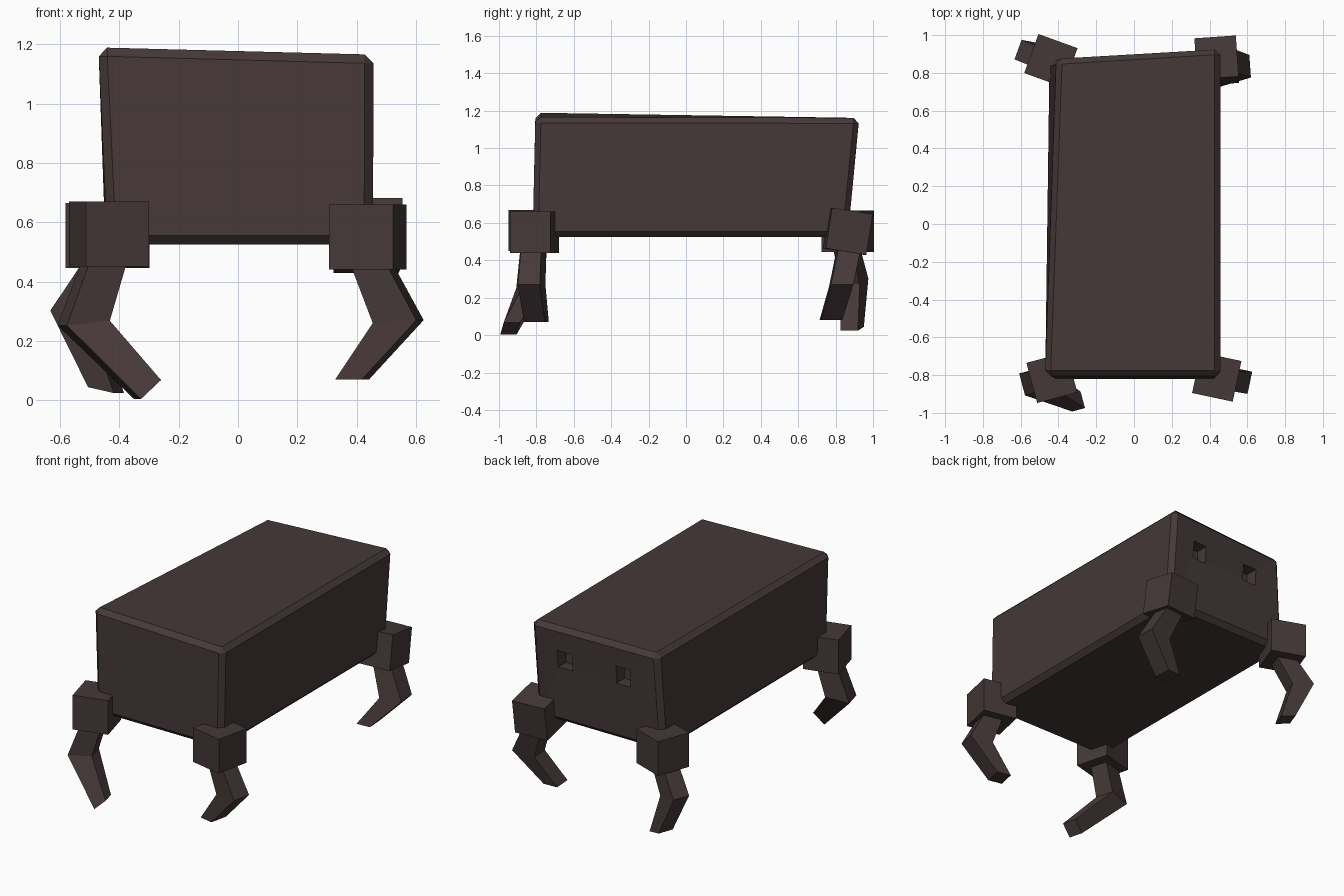
import bpy, bmesh, math
from mathutils import Matrix, Vector, Euler

if "Cube" in bpy.data.objects:
    bpy.data.objects.remove(bpy.data.objects["Cube"])

hide = bpy.data.materials.new("dark_brown")
hide.diffuse_color = (0.061, 0.040, 0.040, 1)
hide.use_nodes = True
hide.node_tree.nodes["Principled BSDF"].inputs["Base Color"].default_value = hide.diffuse_color


def finish(name, bm):
    bmesh.ops.recalc_face_normals(bm, faces=bm.faces)
    mesh = bpy.data.meshes.new(name)
    bm.to_mesh(mesh)
    bm.free()
    mesh.materials.append(hide)
    ob = bpy.data.objects.new(name, mesh)
    bpy.context.collection.objects.link(ob)
    return ob


def loft(name, rings):
    """Skin a stack of four-cornered rings and cap both ends."""
    bm = bmesh.new()
    rows = [[bm.verts.new(p) for p in ring] for ring in rings]
    for a, b in zip(rows, rows[1:]):
        for i in range(4):
            j = (i + 1) % 4
            bm.faces.new((a[i], a[j], b[j], b[i]))
    bm.faces.new(rows[0])
    bm.faces.new(rows[-1])
    return finish(name, bm)


def box(name, center, size, rot=(0, 0, 0)):
    bm = bmesh.new()
    bmesh.ops.create_cube(bm, size=1)
    turn = Euler([math.radians(a) for a in rot]).to_matrix().to_4x4()
    bm.transform(Matrix.Translation(center) @ turn @ Matrix.Diagonal((*size, 1)))
    return finish(name, bm)


# Slightly skewed body block with chamfered edges
body = loft("body", [
    [(-0.44, -0.82, 0.525), (0.455, -0.82, 0.525), (0.455, 0.865, 0.525), (-0.45, 0.865, 0.525)],
    [(-0.472, -0.805, 1.19), (0.457, -0.805, 1.165), (0.457, 0.928, 1.162), (-0.41, 0.875, 1.145)],
])
chamfer = body.modifiers.new("chamfer", 'BEVEL')
chamfer.width = 0.03
chamfer.segments = 1
chamfer.limit_method = 'NONE'

# Square eye sockets cut into the back end
cutters = []
for x, y in ((0.235, 0.893), (-0.17, 0.875)):
    cutter = box("eye_cutter", (x, y, 0.945), (0.10, 0.16, 0.11))
    cutter.hide_render = True
    cutters.append(cutter)
    cut = body.modifiers.new("eye_socket", 'BOOLEAN')
    cut.object = cutter
    cut.operation = 'DIFFERENCE'
    cut.solver = 'EXACT'
bpy.context.view_layer.update()
graph = bpy.context.evaluated_depsgraph_get()
solid = bpy.data.meshes.new_from_object(body.evaluated_get(graph))
body.modifiers.clear()
body.data = solid
for cutter in cutters:
    bpy.data.objects.remove(cutter)

# Legs: hip centre, hip rotation, then (centre, half width, half depth, end tilt) for top, knee, foot
legs = {
    "front_right": ((0.438, -0.81, 0.55), (0, 0, -12), [
        ((0.45, -0.815, 0.46), 0.062, 0.055, 0),
        ((0.54, -0.825, 0.265), 0.075, 0.06, 0.005),
        ((0.385, -0.80, 0.07), 0.046, 0.058, 0)]),
    "front_left": ((-0.435, -0.813, 0.56), (0, 0, 15), [
        ((-0.45, -0.815, 0.47), 0.065, 0.055, 0),
        ((-0.52, -0.83, 0.26), 0.075, 0.06, 0.008),
        ((-0.305, -0.94, 0.036), 0.035, 0.045, 0.032)]),
    "back_left": ((-0.44, 0.865, 0.555), (0, 0, -20), [
        ((-0.45, 0.86, 0.46), 0.062, 0.055, 0),
        ((-0.55, 0.90, 0.29), 0.068, 0.055, -0.012),
        ((-0.445, 0.888, 0.034), 0.046, 0.05, -0.01)]),
    "back_right": ((0.438, 0.865, 0.555), (-9, 0, 4), [
        ((0.45, 0.87, 0.46), 0.062, 0.06, 0),
        ((0.54, 0.83, 0.265), 0.075, 0.06, 0.005),
        ((0.385, 0.775, 0.08), 0.046, 0.058, 0)]),
}
for side, (hip, rot, joints) in legs.items():
    box(side + "_hip", hip, (0.22, 0.22, 0.22), rot)
    spin = Matrix.Rotation(math.radians(rot[2]), 3, 'Z')
    rings = []
    for center, w, d, tilt in joints:
        rings.append([Vector(center) + spin @ Vector((sx * w, sy * d, sx * tilt))
                      for sx, sy in ((-1, -1), (1, -1), (1, 1), (-1, 1))])
    loft(side + "_leg", rings)
